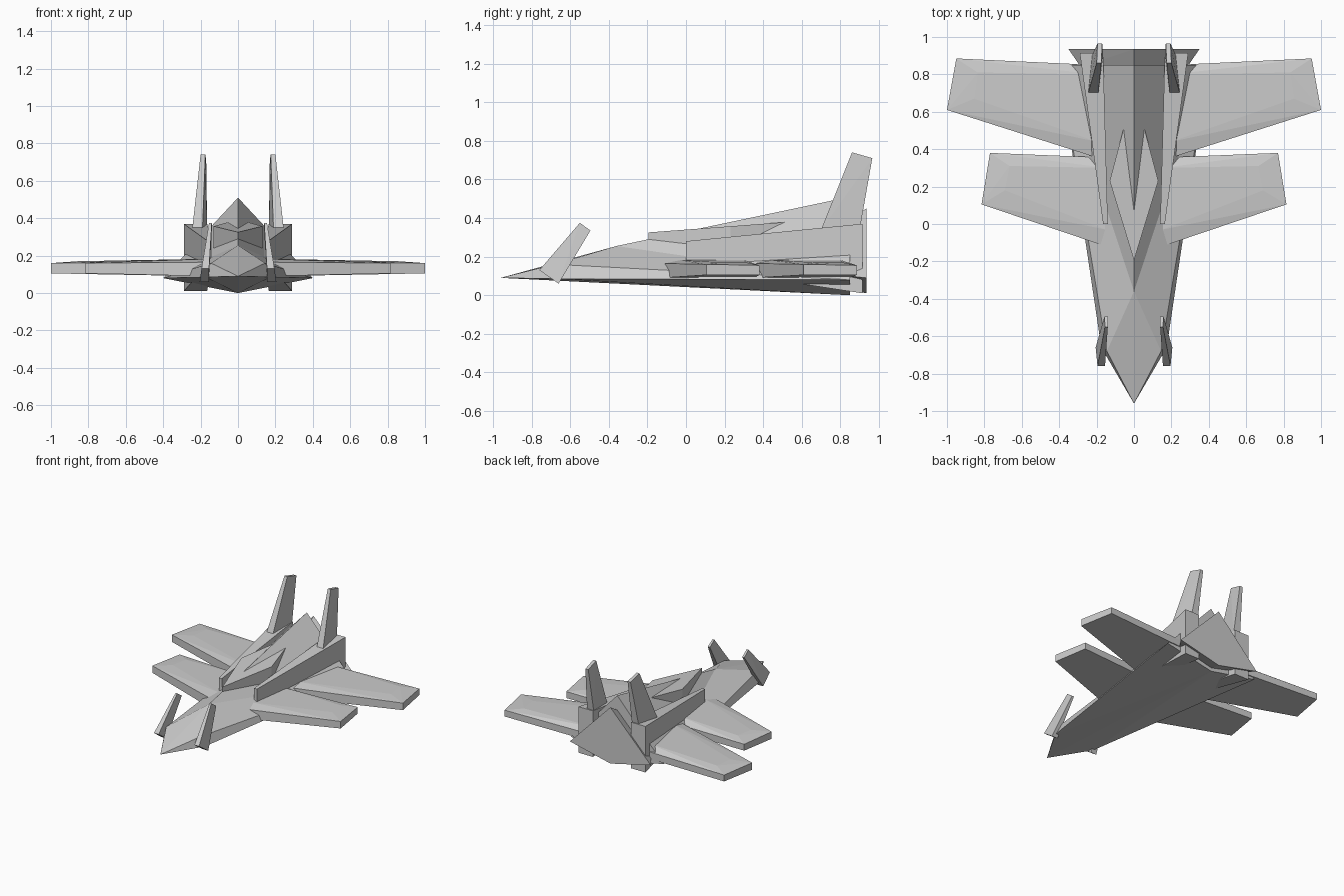
import bpy, bmesh

if "Cube" in bpy.data.objects:
    bpy.data.objects.remove(bpy.data.objects["Cube"])


def solid(name, points, mirror=False):
    """Faceted convex solid through the points; mirror adds separate left/right copies."""
    for side, label in ((1, "right_"), (-1, "left_")) if mirror else ((1, ""),):
        bm = bmesh.new()
        for x, y, z in points:
            bm.verts.new((x * side, y, z))
        bmesh.ops.convex_hull(bm, input=bm.verts)
        loose = [v for v in bm.verts if not v.link_faces]
        bmesh.ops.delete(bm, geom=loose, context='VERTS')
        bmesh.ops.dissolve_limit(bm, angle_limit=0.01, verts=bm.verts, edges=bm.edges)
        bmesh.ops.recalc_face_normals(bm, faces=bm.faces)
        mesh = bpy.data.meshes.new(label + name)
        bm.to_mesh(mesh)
        bm.free()
        bpy.context.collection.objects.link(bpy.data.objects.new(label + name, mesh))


def both(points):
    """Points plus their reflections across x = 0."""
    return points + [(-x, y, z) for x, y, z in points if x]


def box_section(y, x0, x1, z0, z1):
    """Four corners of a rectangular cross-section."""
    return [(x, y, z) for x in (x0, x1) for z in (z0, z1)]


def wing(name, outline, inset):
    """Slab wing with a chamfered top: root/tip outline and smaller raised top."""
    pts = [(x, y, 0.105 if x > 0.5 else 0.09) for x, y in outline]
    pts += [(x, y, z) for (x, y), z in zip(outline, (0.165, 0.16, 0.155, 0.145))]
    pts += [(x, y, 0.17 if x > 0.5 else 0.182) for x, y in inset]
    solid(name, pts, mirror=True)


def blade(name, sections):
    """Blade from edge points (y, z, inner x, outer x)."""
    solid(name, [(x, y, z) for y, z, a, b in sections for x in (a, b)], mirror=True)


# Fuselage: low hull with flat diamond nose facet, and the ridged spine above it
shared = [(0, -0.36, 0.255), (0.40, 0.85, 0.08), (0, 0.85, 0.0)]
solid("fuselage_hull", both(shared + [
    (0, -0.96, 0.09), (0.145, -0.68, 0.16), (0.175, -0.66, 0.085)]))
solid("fuselage_spine", both(shared + [(0, 0.85, 0.51)]))

# Flared tail cap
solid("tail_cap", both([
    (0, 0.84, 0.39), (0.285, 0.84, 0.10), (0, 0.84, 0.03),
    (0, 0.935, 0.45), (0.35, 0.935, 0.09), (0, 0.935, 0.01)]))

# Flat diamond canopy, pierced by the fuselage ridge
solid("canopy", both([(x, y, z) for x, y in ((0, -0.195), (0.13, 0.23), (0, 0.72))
                      for z in (0.22, 0.325 + 0.075 * (y + 0.2))]))

# Engine housings
solid("engine", box_section(0.0, 0.14, 0.165, 0.15, 0.28)
      + box_section(0.915, 0.165, 0.29, 0.01, 0.37), mirror=True)

# Wings
wing("front_wing",
     [(0.15, -0.12), (0.815, 0.105), (0.77, 0.38), (0.15, 0.355)],
     [(0.15, -0.03), (0.69, 0.18), (0.665, 0.31), (0.15, 0.30)])
wing("rear_wing",
     [(0.2, 0.355), (1.0, 0.61), (0.95, 0.885), (0.2, 0.85)],
     [(0.2, 0.44), (0.855, 0.67), (0.835, 0.81), (0.2, 0.80)])

# Tail fins and nose canards
blade("tail_fin", [(0.70, 0.34, 0.19, 0.245), (0.90, 0.34, 0.165, 0.225),
                   (0.965, 0.71, 0.17, 0.195), (0.86, 0.74, 0.175, 0.20)])
blade("canard", [(-0.76, 0.13, 0.155, 0.195), (-0.66, 0.06, 0.155, 0.205),
                 (-0.495, 0.335, 0.14, 0.158), (-0.55, 0.375, 0.14, 0.155)])
